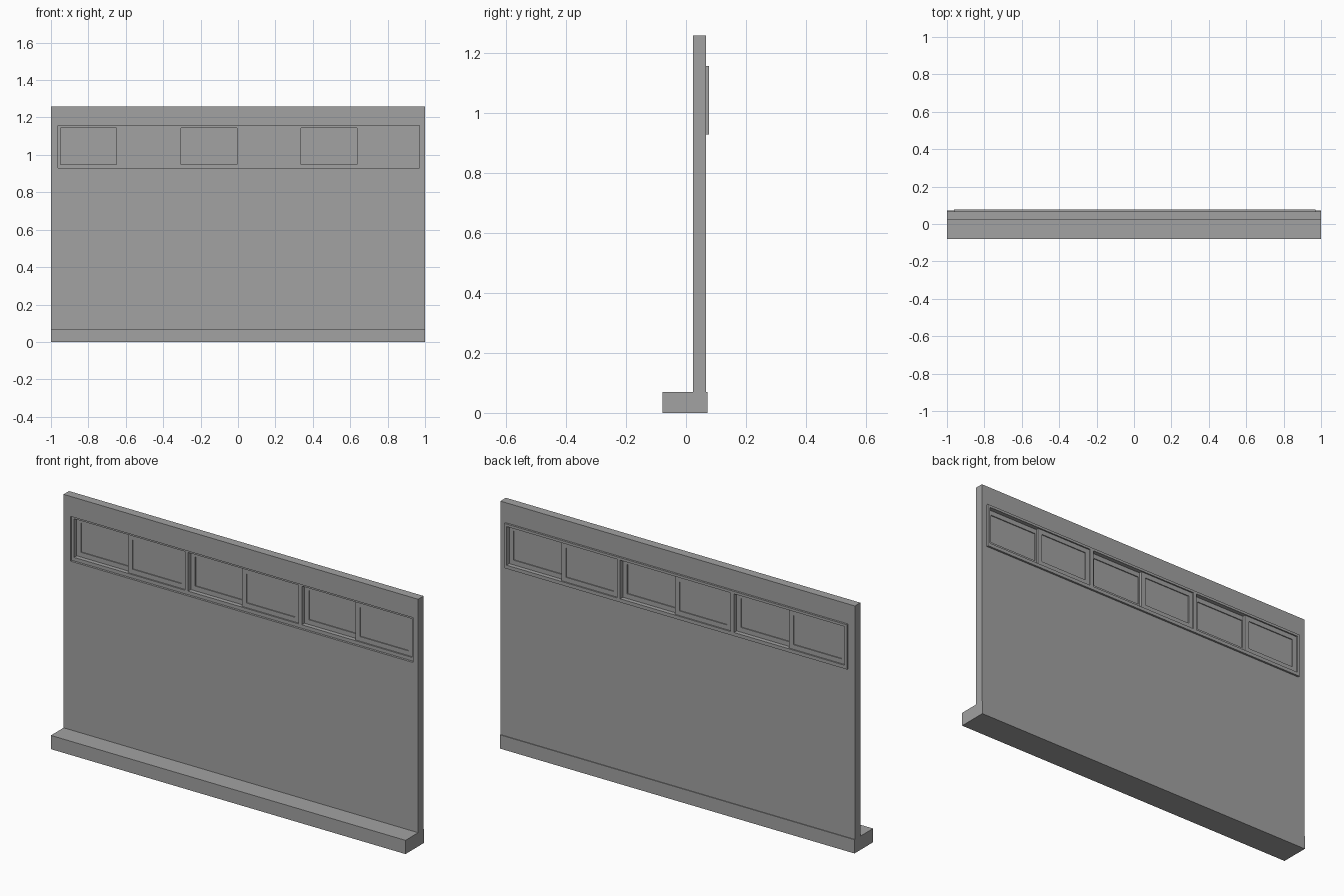
import bpy
import bmesh

if "Cube" in bpy.data.objects:
    bpy.data.objects.remove(bpy.data.objects["Cube"])

grey = bpy.data.materials.new("plain grey")
grey.diffuse_color = (0.36, 0.36, 0.36, 1)
grey.use_nodes = True
grey.node_tree.nodes["Principled BSDF"].inputs["Base Color"].default_value = grey.diffuse_color


def finish(name, bm):
    bmesh.ops.recalc_face_normals(bm, faces=bm.faces)
    me = bpy.data.meshes.new(name)
    bm.to_mesh(me)
    bm.free()
    me.materials.append(grey)
    ob = bpy.data.objects.new(name, me)
    bpy.context.collection.objects.link(ob)
    return ob


def box(name, x0, x1, y0, y1, z0, z1):
    bm = bmesh.new()
    bmesh.ops.create_cube(bm, size=1)
    for v in bm.verts:
        v.co = (x1 if v.co.x > 0 else x0,
                y1 if v.co.y > 0 else y0,
                z1 if v.co.z > 0 else z0)
    return finish(name, bm)


def ring(name, outer, inner, y0, y1):
    """Rectangular ring; outer and inner are (x0, x1, z0, z1)."""
    bm = bmesh.new()

    def loop(r, y):
        x0, x1, z0, z1 = r
        return [bm.verts.new((x, y, z)) for x, z in
                ((x0, z0), (x1, z0), (x1, z1), (x0, z1))]
    loops = [loop(outer, y0), loop(outer, y1), loop(inner, y1), loop(inner, y0)]
    for k in range(4):
        a, b = loops[k], loops[(k + 1) % 4]
        for i in range(4):
            j = (i + 1) % 4
            bm.faces.new((a[i], a[j], b[j], b[i]))
    return finish(name, bm)


# footing and wall with one long window opening
box("footing", -1, 1, -0.079, 0.071, 0, 0.07)
opening = (-0.962, 0.97, 0.93, 1.158)
ring("wall", (-1, 1, 0.07, 1.26), opening, 0.023, 0.067)

# window frame, recessed at the front and proud at the back
inside = (-0.949, 0.958, 0.948, 1.145)
ring("window_frame", opening, inside, 0.034, 0.077)

# mullions between the three windows
z0, z1 = inside[2], inside[3]
mullions = [(-0.324, -0.305), (0.317, 0.336)]
for i, (a, b) in enumerate(mullions):
    box(f"mullion_{i + 1}", a, b, 0.034, 0.077, z0, z1)


# sliding sash: rails and stiles around a thin pane
def sash(name, a, b, y0, y1):
    w = 0.024
    ring(name + "_sash", (a, b, z0, z1), (a + w, b - w, z0 + w, z1 - w), y0, y1)
    m = (y0 + y1) / 2
    box(name + "_pane", a + w, b - w, m - 0.002, m + 0.002, z0 + w, z1 - w)


bays = [(-0.949, -0.324), (-0.305, 0.317), (0.336, 0.958)]
for i, (a, b) in enumerate(bays):
    mid = (a + b) / 2
    sash(f"window_{i + 1}_rear", a, mid + 0.006, 0.056, 0.070)
    sash(f"window_{i + 1}_front", mid - 0.012, b, 0.041, 0.055)
